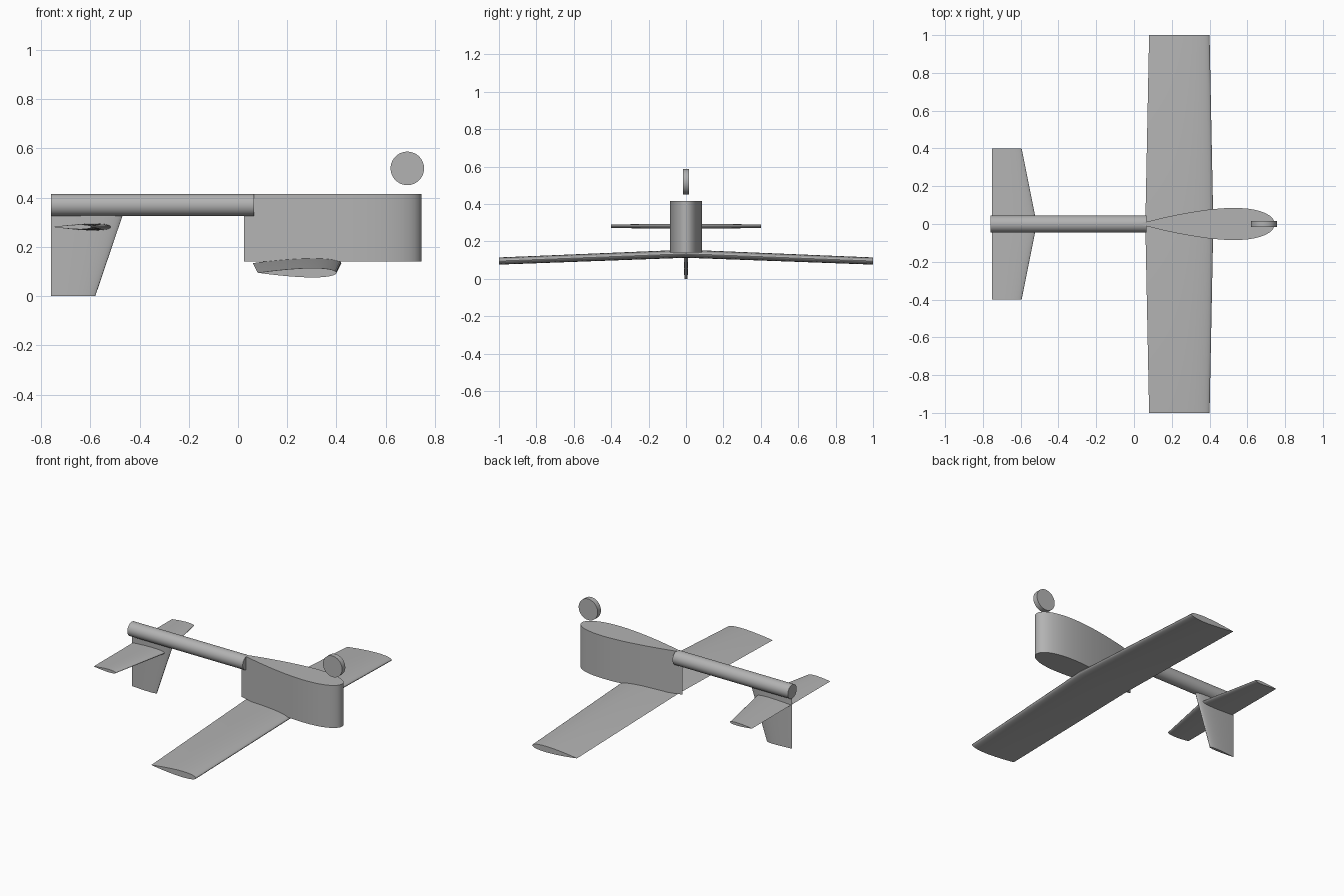
import bpy, bmesh, math
from mathutils import Vector

if "Cube" in bpy.data.objects:
    bpy.data.objects.remove(bpy.data.objects["Cube"])

grey = bpy.data.materials.new("plain grey")
grey.use_nodes = True
grey.diffuse_color = (0.45, 0.45, 0.45, 1)
grey.node_tree.nodes["Principled BSDF"].inputs["Base Color"].default_value = grey.diffuse_color


def foil(thickness, steps=24):
    """Closed symmetric airfoil loop: (chord fraction from the nose, half thickness)."""
    def half(t):
        return 5 * thickness * (0.2969 * math.sqrt(t) - 0.126 * t - 0.3516 * t**2
                                + 0.2843 * t**3 - 0.1036 * t**4)
    ts = [(1 - math.cos(math.pi * i / steps)) / 2 for i in range(steps + 1)]
    upper = [(t, half(t)) for t in ts[:-1]]
    lower = [(t, -half(t)) for t in reversed(ts[1:])]
    return upper + lower


def loft(name, sections):
    """Skin a row of equal loops and cap both ends."""
    bm = bmesh.new()
    rings = [[bm.verts.new(p) for p in s] for s in sections]
    n = len(rings[0])
    for a, b in zip(rings, rings[1:]):
        for i in range(n):
            j = (i + 1) % n
            bm.faces.new((a[i], a[j], b[j], b[i]))
    bm.faces.new(rings[0])
    bm.faces.new(rings[-1])
    bmesh.ops.recalc_face_normals(bm, faces=bm.faces)
    mesh = bpy.data.meshes.new(name)
    bm.to_mesh(mesh)
    bm.free()
    obj = bpy.data.objects.new(name, mesh)
    bpy.context.collection.objects.link(obj)
    finish(obj)


def finish(obj):
    obj.data.materials.append(grey)
    bpy.ops.object.select_all(action="DESELECT")
    obj.select_set(True)
    bpy.context.view_layer.objects.active = obj
    bpy.ops.object.shade_smooth_by_angle(angle=math.radians(30))


def flat_section(nose, tail, y, z, thickness):
    return [Vector((nose + (tail - nose) * t, y, z + h * (nose - tail)))
            for t, h in foil(thickness)]


def upright_section(nose, tail, z, thickness):
    return [Vector((nose + (tail - nose) * t, h * (nose - tail), z))
            for t, h in foil(thickness)]


def disc(name, radius, length, location, rotation):
    bpy.ops.mesh.primitive_cylinder_add(vertices=64, radius=radius, depth=length,
                                        location=location, rotation=rotation)
    obj = bpy.context.object
    obj.name = name
    finish(obj)


# Body pod: upright streamlined prism
loft("body_pod", [upright_section(0.745, 0.025, z, 0.236) for z in (0.14, 0.415)])

# Main wing drooping towards both tips
loft("main_wing", [flat_section(0.40, 0.08, -1, 0.095, 0.12),
                   flat_section(0.42, 0.06, 0, 0.134, 0.12),
                   flat_section(0.40, 0.08, 1, 0.095, 0.12)])

# Tailplane and hanging fin
loft("tailplane", [flat_section(-0.595, -0.752, -0.4, 0.281, 0.12),
                   flat_section(-0.515, -0.752, 0, 0.281, 0.12),
                   flat_section(-0.595, -0.752, 0.4, 0.281, 0.12)])
loft("tail_fin", [upright_section(-0.58, -0.76, 0, 0.1),
                  upright_section(-0.458, -0.76, 0.36, 0.1)])

# Tail boom and the disc above the nose
disc("tail_boom", 0.045, 0.825, (-0.3475, 0, 0.37), (0, math.pi / 2, 0))
disc("nose_disc", 0.068, 0.033, (0.688, 0, 0.519), (math.pi / 2, 0, 0))
